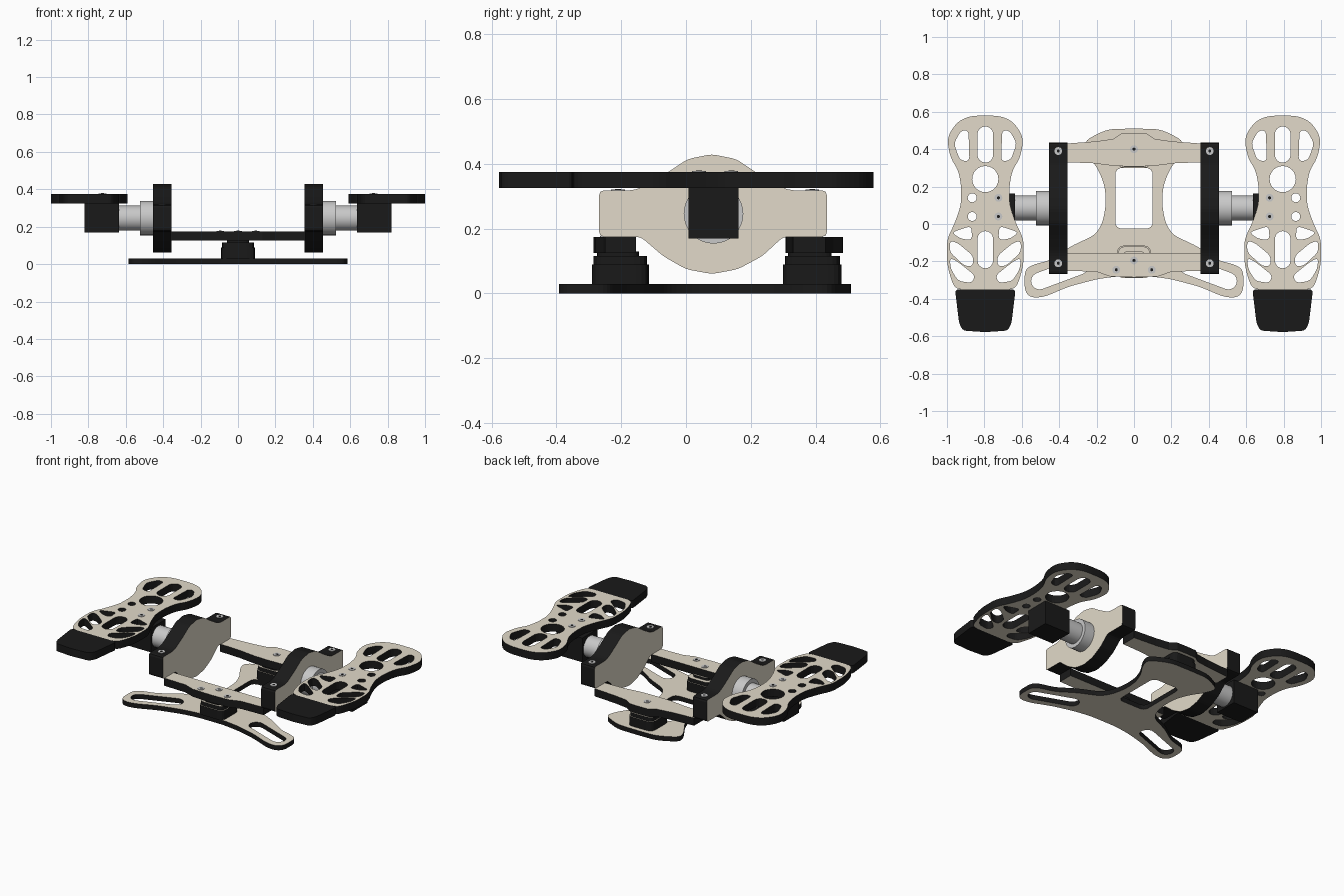
import bpy, bmesh, math
from mathutils import Matrix, Vector

if "Cube" in bpy.data.objects:
    bpy.data.objects.remove(bpy.data.objects["Cube"])


def material(name, r, g, b):
    m = bpy.data.materials.new(name)
    m.diffuse_color = (r, g, b, 1)
    m.use_nodes = True
    m.node_tree.nodes["Principled BSDF"].inputs["Base Color"].default_value = m.diffuse_color
    return m


TAN = material("tan face", 0.76, 0.70, 0.585)
BLACK = material("matte black", 0.010, 0.010, 0.010)
SILVER = material("silver metal", 0.58, 0.58, 0.58)
# local x, y, z -> world y, z, x
SIDEWAYS = Matrix(((0, 0, 1, 0), (1, 0, 0, 0), (0, 1, 0, 0), (0, 0, 0, 1)))


def rounded(pts, r, steps=4):
    """Round every corner of a polygon with a small quadratic curve."""
    out = []
    n = len(pts)
    for i in range(n):
        p = Vector(pts[i])
        a, b = Vector(pts[i - 1]) - p, Vector(pts[(i + 1) % n]) - p
        a *= min(r, a.length * 0.49) / a.length
        b *= min(r, b.length * 0.49) / b.length
        for k in range(steps + 1):
            t = k / steps
            out.append(p + a * (1 - t) ** 2 + b * t ** 2)
    return out


def circle(x, y, r, n=24):
    return [(x + r * math.cos(2 * math.pi * i / n), y + r * math.sin(2 * math.pi * i / n)) for i in range(n)]


def slot(p, q, r, n=8):
    p, q = Vector(p), Vector(q)
    a = math.atan2(q.y - p.y, q.x - p.x)
    out = []
    for c, start in ((q, a - math.pi / 2), (p, a + math.pi / 2)):
        for i in range(n + 1):
            t = start + math.pi * i / n
            out.append((c.x + r * math.cos(t), c.y + r * math.sin(t)))
    return out


def symmetric(half):
    """Complete a right-half outline (top centre to bottom centre)."""
    return half + [(-x, y) for x, y in reversed(half) if x > 0]


def flip(pts):
    return [(-x, y) for x, y in pts]


def rect(x0, x1, y0, y1):
    return [(x0, y0), (x1, y0), (x1, y1), (x0, y1)]


def plate(name, outline, holes, z0, z1, face=TAN, matrix=None):
    """Extruded plate with holes: caps in the face colour, cut edges black."""
    cu = bpy.data.curves.new(name, 'CURVE')
    cu.dimensions = '2D'
    cu.fill_mode = 'BOTH'
    cu.extrude = (z1 - z0) / 2
    for pts in [outline] + holes:
        sp = cu.splines.new('POLY')
        sp.points.add(len(pts) - 1)
        for pt, p in zip(sp.points, pts):
            pt.co = (p[0], p[1], 0, 1)
        sp.use_cyclic_u = True
    tmp = bpy.data.objects.new(name + " curve", cu)
    bpy.context.collection.objects.link(tmp)
    dg = bpy.context.evaluated_depsgraph_get()
    me = bpy.data.meshes.new_from_object(tmp.evaluated_get(dg))
    bpy.data.objects.remove(tmp)
    me.materials.clear()
    me.materials.append(face)
    me.materials.append(BLACK)
    bm = bmesh.new()
    bm.from_mesh(me)
    bmesh.ops.remove_doubles(bm, verts=bm.verts, dist=0.0002)
    bmesh.ops.recalc_face_normals(bm, faces=bm.faces)
    bm.normal_update()
    for f in bm.faces:
        f.smooth = False
        f.material_index = 0 if abs(f.normal.z) > 0.5 else 1
    bm.to_mesh(me)
    bm.free()
    me.transform(Matrix.Translation((0, 0, (z0 + z1) / 2)))
    if matrix:
        me.transform(matrix)
    ob = bpy.data.objects.new(name, me)
    bpy.context.collection.objects.link(ob)
    return ob


def cylinder(name, r, depth, loc, mat, axis='Z', n=32):
    rot = (0, math.pi / 2, 0) if axis == 'X' else (0, 0, 0)
    bpy.ops.mesh.primitive_cylinder_add(vertices=n, radius=r, depth=depth, location=loc, rotation=rot)
    ob = bpy.context.object
    ob.name = name
    ob.data.materials.append(mat)
    bpy.ops.object.shade_smooth_by_angle()


def screw(x, y, z):
    cylinder("screw_head", 0.021, 0.01, (x, y, z - 0.002), SILVER, n=20)
    cylinder("screw_socket", 0.009, 0.004, (x, y, z + 0.002), BLACK, n=6)


# Base plate with window and two slotted arms
base = symmetric([(0, 0.51), (0.13, 0.508), (0.19, 0.485), (0.27, 0.44), (0.24, 0.36), (0.19, 0.29),
                  (0.155, 0.2), (0.15, 0.1), (0.17, 0.0), (0.21, -0.06), (0.34, -0.12), (0.45, -0.195),
                  (0.55, -0.22), (0.585, -0.25), (0.585, -0.36), (0.55, -0.395), (0.48, -0.39),
                  (0.35, -0.335), (0.2, -0.295), (0.09, -0.28), (0, -0.28)])
arm = slot((0.505, -0.305), (0.29, -0.225), 0.045)
window = rounded(rect(-0.1, 0.1, -0.025, 0.3), 0.04)
plate("base_plate", rounded(base, 0.04), [window, arm, flip(arm)], 0, 0.03)

# Stepped spacer blocks between base and cross bars
for name, y0, y1 in (("front_spacer", -0.29, -0.115), ("back_spacer", 0.30, 0.48)):
    plate(name + "_lower", rounded(rect(-0.09, 0.09, y0, y1), 0.04), [], 0.03, 0.09)
    plate(name + "_middle", rounded(rect(-0.085, 0.085, y0 + 0.005, y1 - 0.005), 0.04), [], 0.09, 0.115)
    plate(name + "_upper", rounded(rect(-0.06, 0.06, y0 + 0.015, y1 - 0.03), 0.03), [], 0.115, 0.13)

# Cross bars
back = symmetric([(0, 0.485), (0.07, 0.483), (0.11, 0.455), (0.2, 0.442), (0.36, 0.43),
                  (0.36, 0.33), (0.22, 0.325), (0.1, 0.31), (0, 0.307)])
front = symmetric([(0, -0.155), (0.36, -0.155), (0.36, -0.25), (0.2, -0.255), (0.13, -0.28), (0, -0.285)])
plate("back_cross_bar", back, [], 0.125, 0.175)
plate("front_cross_bar", front, [], 0.125, 0.175)
for x, y in ((0, 0.4), (0, -0.195), (-0.095, -0.245), (0.095, -0.245)):
    screw(x, y, 0.175)

# Side plate profile (y, z)
side = [(0.08, 0.43), (0.155, 0.415), (0.23, 0.365), (0.3, 0.325), (0.33, 0.318), (0.435, 0.318),
        (0.435, 0.175), (0.3, 0.175), (0.235, 0.115), (0.16, 0.075), (0.08, 0.06), (0.0, 0.075),
        (-0.07, 0.115), (-0.14, 0.175), (-0.268, 0.175), (-0.268, 0.318), (-0.17, 0.318),
        (-0.14, 0.325), (-0.07, 0.365), (0.005, 0.415)]
side = rounded(side, 0.015, 2)

# Pedal outline and cut-outs, relative to the pedal centre line
pedal = symmetric([(0, 0.58), (0.08, 0.578), (0.145, 0.55), (0.19, 0.49), (0.203, 0.44), (0.185, 0.35),
                   (0.145, 0.29), (0.128, 0.2), (0.13, 0.1), (0.165, 0.0), (0.205, -0.08),
                   (0.205, -0.21), (0.185, -0.29), (0.16, -0.35), (0, -0.35)])
toe = symmetric([(0, -0.35), (0.162, -0.35), (0.14, -0.53), (0.12, -0.57), (0, -0.578)])
cuts = [[(0.09, 0.5), (0.13, 0.5), (0.168, 0.43), (0.135, 0.34), (0.085, 0.335)],
        [(0.18, -0.045), (0.075, -0.01), (0.07, -0.085), (0.13, -0.08)],
        [(0.19, -0.09), (0.15, -0.1), (0.065, -0.17), (0.065, -0.225), (0.11, -0.225), (0.19, -0.15)],
        [(0.19, -0.18), (0.15, -0.2), (0.055, -0.275), (0.07, -0.315), (0.145, -0.305), (0.185, -0.24)]]
cuts = [rounded(c, 0.025) for c in cuts]
holes = cuts + [flip(c) for c in cuts]
holes += [slot((0, 0.48), (0, 0.37), 0.042), slot((0, -0.08), (0, -0.195), 0.042), circle(0, 0.24, 0.07)]

for s, tag in ((-1, "left"), (1, "right")):
    # Side plate and its top screws
    plate(tag + "_side_plate", side, [], min(s * 0.355, s * 0.455), max(s * 0.355, s * 0.455), TAN, SIDEWAYS)
    for y in (0.39, -0.21):
        screw(s * 0.405, y, 0.318)
    # Axle: wide collar and narrow shaft
    cylinder(tag + "_axle_collar", 0.092, 0.08, (s * 0.485, 0.085, 0.246), SILVER, 'X')
    cylinder(tag + "_axle_shaft", 0.067, 0.13, (s * 0.58, 0.085, 0.246), SILVER, 'X')
    # Pedal block, pedal plate and toe pad
    cx = s * 0.795
    xs = sorted((s * 0.635, s * 0.82))
    plate(tag + "_pedal_block", rect(xs[0], xs[1], 0.008, 0.162), [], 0.17, 0.327, BLACK)
    small = [circle(s * 0.07, 0.14, 0.024, 16), circle(s * 0.07, 0.04, 0.024, 16)]
    move = Matrix.Translation((cx, 0, 0))
    plate(tag + "_pedal_plate", rounded(pedal, 0.04), holes + small, 0.325, 0.375, TAN, move)
    plate(tag + "_toe_pad", rounded(toe, 0.02), [], 0.325, 0.375, BLACK, move)
    for y in (0.14, 0.04):
        screw(cx - s * 0.07, y, 0.375)
